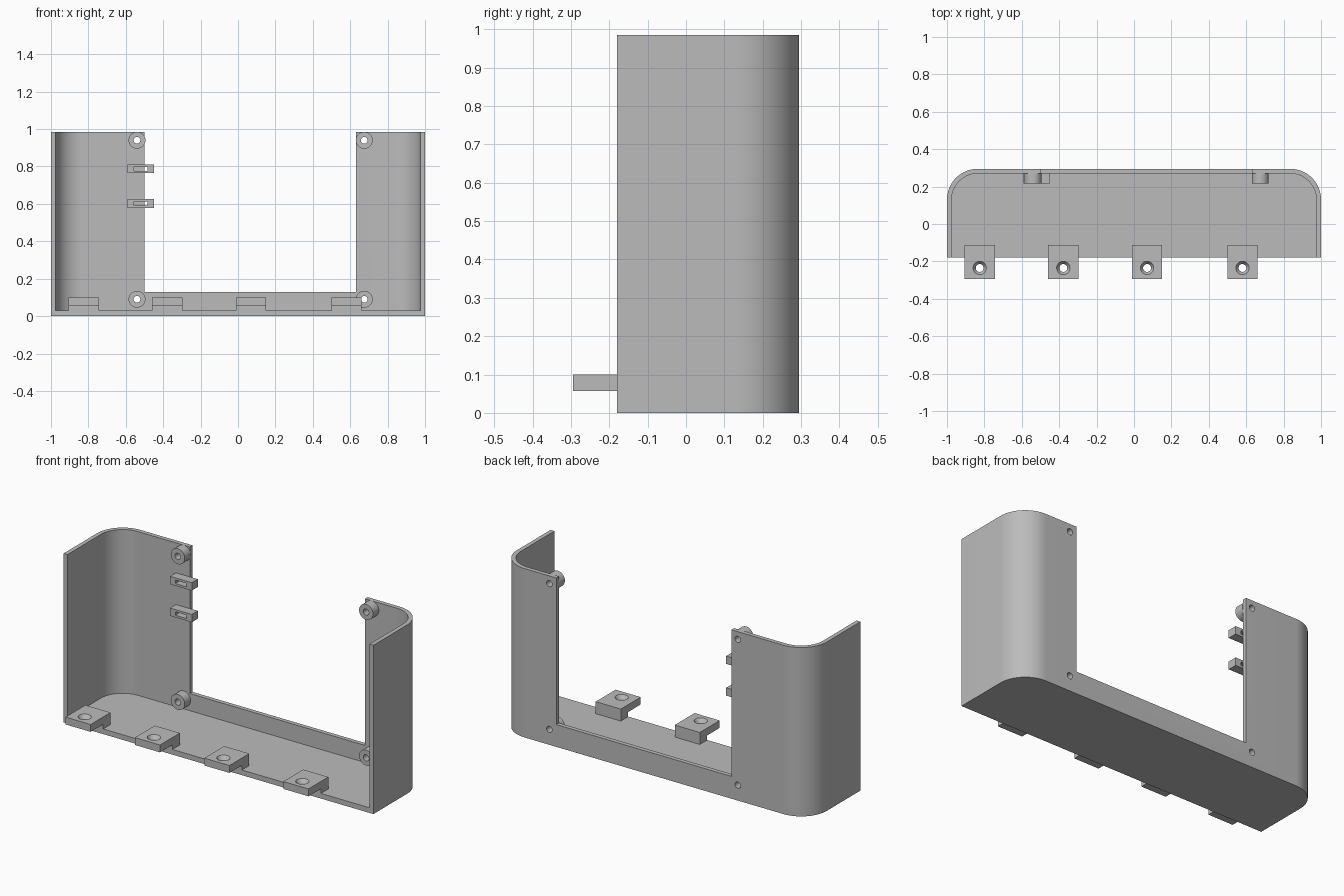
import bpy, bmesh, math
from mathutils import Matrix, Vector

if "Cube" in bpy.data.objects:
    bpy.data.objects.remove(bpy.data.objects["Cube"])

grey = bpy.data.materials.new("plain grey")
grey.diffuse_color = (0.50, 0.50, 0.50, 1)
grey.use_nodes = True
grey.node_tree.nodes["Principled BSDF"].inputs["Base Color"].default_value = grey.diffuse_color

W, FRONT, BACK, TOP = 1.0, -0.18, 0.295, 0.985   # case extents
WALL, FLOOR, RADIUS = 0.025, 0.03, 0.165


def make(name, bm):
    bmesh.ops.recalc_face_normals(bm, faces=bm.faces)
    me = bpy.data.meshes.new(name)
    bm.to_mesh(me)
    bm.free()
    me.materials.append(grey)
    ob = bpy.data.objects.new(name, me)
    bpy.context.collection.objects.link(ob)
    return ob


def prism(name, pts, direction):
    """Extrude a closed outline of 3D points along a direction."""
    bm = bmesh.new()
    face = bm.faces.new([bm.verts.new(p) for p in pts])
    ext = bmesh.ops.extrude_face_region(bm, geom=[face])
    bmesh.ops.translate(bm, vec=Vector(direction),
                        verts=[v for v in ext["geom"] if isinstance(v, bmesh.types.BMVert)])
    return make(name, bm)


def box(name, x0, x1, y0, y1, z0, z1):
    return prism(name, [(x0, y0, z0), (x1, y0, z0), (x1, y1, z0), (x0, y1, z0)], (0, 0, z1 - z0))


def rod(name, centre, r, depth, axis="Z", r2=None, segs=32):
    bm = bmesh.new()
    rot = Matrix.Rotation(math.pi / 2, 4, "X") if axis == "Y" else Matrix()
    bmesh.ops.create_cone(bm, cap_ends=True, segments=segs, radius1=r,
                          radius2=r if r2 is None else r2, depth=depth,
                          matrix=Matrix.Translation(centre) @ rot)
    return make(name, bm)


def cut(ob, *cutters):
    """Subtract the cutters one after another, then discard them."""
    bpy.context.view_layer.objects.active = ob
    for c in cutters:
        c.hide_render = True
        m = ob.modifiers.new("cut", "BOOLEAN")
        m.operation, m.solver, m.object = "DIFFERENCE", "EXACT", c
        bpy.ops.object.modifier_apply(modifier=m.name)
        bpy.data.objects.remove(c)


def footprint(half, front, back, r, z, n=20):
    """Plan outline with two rounded rear corners."""
    pts = [(-half, front, z), (half, front, z)]
    for side, start in ((1, 0), (-1, math.pi / 2)):
        for i in range(n + 1):
            a = start + math.pi / 2 * i / n
            pts.append((side * (half - r) + r * math.cos(a), back - r + r * math.sin(a), z))
    return pts


bosses = [(x, z) for x in (-0.54, 0.675) for z in (0.09, 0.94)]

# Case: hollow rounded body, open at the front and top, with a window in the back
case = prism("case", footprint(W, FRONT, BACK, RADIUS, 0), (0, 0, TOP))
cut(case,
    prism("cavity", footprint(W - WALL, FRONT - 0.1, BACK - WALL, RADIUS - WALL, FLOOR), (0, 0, 1.2)),
    box("window", -0.5, 0.63, 0.2, 0.4, 0.13, 1.2),
    *[rod("screw_hole", (x, 0.28, z), 0.018, 0.2, "Y") for x, z in bosses])

# Screw bosses on the back wall
for x, z in bosses:
    boss = rod("screw_boss", (x, 0.244, z), 0.045, 0.056, "Y", segs=48)
    cut(boss, rod("screw_hole", (x, 0.25, z), 0.018, 0.2, "Y"))

# Slotted cable clips beside the window
for z in (0.602, 0.787):
    clip = box("cable_clip", -0.59, -0.45, 0.217, 0.272, z - 0.023, z + 0.023)
    cut(clip, box("clip_slot", -0.556, -0.485, 0.1, 0.4, z - 0.01, z + 0.01))

# Front mounting tabs: an L section with a countersunk hole
section = [(-0.295, 0.057), (FRONT, 0.057), (FRONT, 0.029), (-0.112, 0.029), (-0.112, 0.10), (-0.295, 0.10)]
for x in (-0.825, -0.378, 0.07, 0.58):
    tab = prism("mounting_tab", [(x - 0.081, y, z) for y, z in section], (0.162, 0, 0))
    cut(tab,
        rod("tab_hole", (x, -0.235, 0.08), 0.021, 0.2),
        rod("countersink", (x, -0.235, 0.09), 0.021, 0.024, r2=0.037))

# Smooth the rounded surfaces and keep the edges sharp
bpy.ops.object.select_all(action="SELECT")
bpy.context.view_layer.objects.active = case
bpy.ops.object.shade_smooth_by_angle(angle=math.radians(30))
